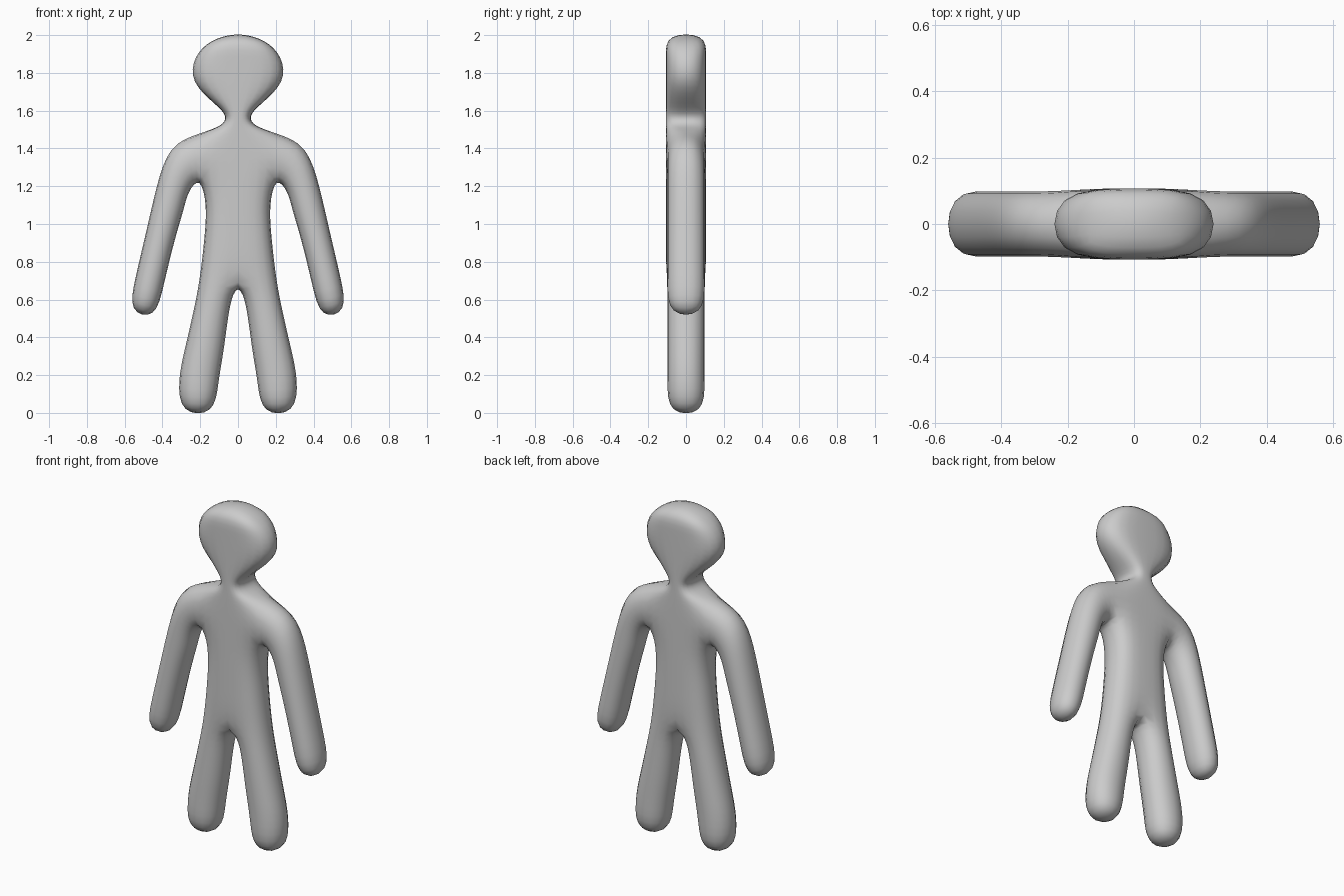
import bpy, bmesh

cube = bpy.data.objects.get("Cube")
if cube:
    bpy.data.objects.remove(cube, do_unlink=True)

# One plain grey for the whole figure
grey = bpy.data.materials.new("plain_grey")
grey.use_nodes = True
colour = (0.6, 0.6, 0.6, 1)
grey.diffuse_color = colour
grey.node_tree.nodes["Principled BSDF"].inputs["Base Color"].default_value = colour

# Half silhouette as strips of quads: each row is (inner x, z, outer x, z)
shoulder, armpit = (0.2, 1.49), (0.205, 1.25)

head_and_torso = [
    (0, 2.025, 0.15, 1.975),
    (0, 1.89, 0.245, 1.89),
    (0, 1.76, 0.265, 1.75),
    (0, 1.64, 0.12, 1.63),
    (0, 1.575, 0.055, 1.57),
    (0, 1.515, 0.09, 1.515),
    (0, 1.44, *shoulder),
    (0, 1.23, *armpit),
    (0, 1.09, 0.172, 1.1),
    (0, 0.92, 0.182, 0.95),
    (0, 0.69, 0.208, 0.72),
]
leg = [
    head_and_torso[-1],
    (0.04, 0.56, 0.24, 0.55),
    (0.062, 0.35, 0.29, 0.34),
    (0.095, 0.17, 0.328, 0.18),
    (0.115, -0.02, 0.315, -0.015),
]
arm = [
    (*armpit, *shoulder),
    (0.265, 1.15, 0.37, 1.435),
    (0.28, 1.07, 0.44, 1.2),
    (0.326, 0.93, 0.49, 0.97),
    (0.386, 0.68, 0.55, 0.72),
    (0.43, 0.485, 0.59, 0.525),
]


def add_strip(bm, rows):
    """Join neighbouring rows with one quad each."""
    pairs = [(bm.verts.new((a, 0, b)), bm.verts.new((c, 0, d))) for a, b, c, d in rows]
    for (i0, o0), (i1, o1) in zip(pairs, pairs[1:]):
        bm.faces.new((i0, o0, o1, i1))


bm = bmesh.new()
for rows in (head_and_torso, leg, arm):
    add_strip(bm, rows)
bmesh.ops.remove_doubles(bm, verts=bm.verts, dist=0.001)
bmesh.ops.recalc_face_normals(bm, faces=bm.faces)
mesh = bpy.data.meshes.new("figure_body")
bm.to_mesh(mesh)
bm.free()
mesh.materials.append(grey)
mesh.shade_smooth()

body = bpy.data.objects.new("figure_body", mesh)
bpy.context.collection.objects.link(body)

# Mirror the half, give it thickness, round it off
mirror = body.modifiers.new("mirror_sides", "MIRROR")
mirror.use_axis[0] = True
mirror.use_clip = True
thick = body.modifiers.new("thickness", "SOLIDIFY")
thick.thickness = 0.214
thick.offset = 0
rounding = body.modifiers.new("rounding", "SUBSURF")
rounding.levels = rounding.render_levels = 2
